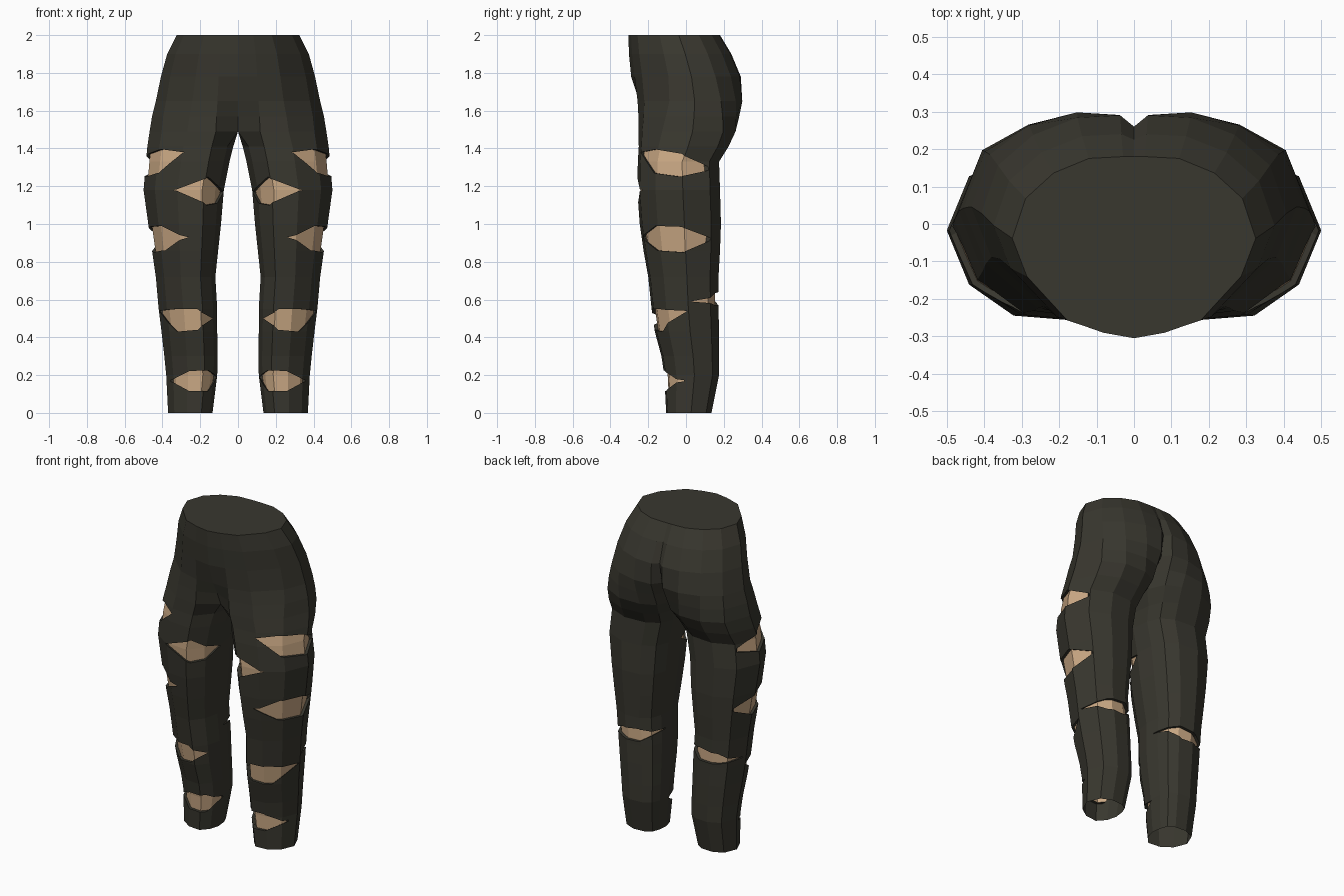
import bpy, bmesh
from mathutils import Vector

if "Cube" in bpy.data.objects:
    bpy.data.objects.remove(bpy.data.objects["Cube"])


def material(name, rgb):
    m = bpy.data.materials.new(name)
    m.diffuse_color = (*rgb, 1)
    m.use_nodes = True
    m.node_tree.nodes["Principled BSDF"].inputs["Base Color"].default_value = m.diffuse_color
    return m


CLOTH = material("dark_cloth", (0.040, 0.038, 0.028))
SKIN = material("tan_skin", (0.60, 0.40, 0.235))

# Cross-section templates for one half, as fractions of width and depth
LEG = [(.07, .2), (.25, 0), (.58, .03), (.86, .22), (1, .55), (.86, .88),
       (.58, 1), (.27, .98), (.10, .88), (.03, .7), (0, .45)]
HIP = [(0, 0), (.25, .03), (.55, .1), (.88, .34), (1, .55), (.89, .77),
       (.66, .91), (.37, .99), (.09, 1), (0, 1), (0, .5)]

# Rings: height, inner x, outer x, front y, back y, leg share, rear crease depth
LEG_ROWS = [
    (0, .135, .37, -.105, .135, 1, 0), (.20, .11, .38, -.115, .175, 1, 0),
    (.30, .108, .39, -.13, .175, 1, 0), (.43, .11, .405, -.165, .175, 1, 0),
    (.55, .11, .42, -.182, .172, 1, 0), (.72, .12, .435, -.20, .172, 1, 0),
    (.86, .105, .455, -.225, .18, 1, 0), (1.0, .09, .475, -.245, .185, 1, 0),
    (1.18, .075, .50, -.258, .18, 1, 0), (1.33, .045, .487, -.255, .175, 1, 0),
    (1.41, .025, .48, -.25, .225, 1, 0)]
HIP_ROWS = [
    (1.49, 0, .468, -.255, .272, .8, .03), (1.57, 0, .455, -.26, .29, .5, .03),
    (1.65, 0, .435, -.27, .305, .2, .03), (1.78, 0, .408, -.29, .29, 0, .03),
    (1.90, 0, .375, -.302, .24, 0, .015), (2.0, 0, .325, -.305, .18, 0, 0)]


def make_object(name, bm, mat):
    bmesh.ops.recalc_face_normals(bm, faces=bm.faces)
    me = bpy.data.meshes.new(name)
    bm.to_mesh(me)
    bm.free()
    me.materials.append(mat)
    ob = bpy.data.objects.new(name, me)
    bpy.context.collection.objects.link(ob)
    return ob


def half_body(name, inset, mat):
    """Closed loft of one leg and half the hips, shrunk by inset."""
    bm = bmesh.new()
    rings = []
    for z, xi, xo, yf, yb, t, crease in LEG_ROWS + HIP_ROWS:
        xi, xo, yf, yb = xi + inset, xo - inset, yf + inset, yb - inset
        ring = []
        for i, (a, b) in enumerate(zip(HIP, LEG)):
            u = a[0] + (b[0] - a[0]) * t
            v = a[1] + (b[1] - a[1]) * t
            x, y = xi + (xo - xi) * u, yf + (yb - yf) * v
            if z > 1.45 and i in (0, 9, 10):
                x = 0
            if i == 9:
                y -= crease
            ring.append(bm.verts.new((x, y, z)))
        rings.append(ring)
    n = len(LEG)
    for lo, hi in zip(rings, rings[1:]):
        for i in range(n):
            j = (i + 1) % n
            bm.faces.new((lo[i], lo[j], hi[j], hi[i]))
    bm.faces.new(rings[0][::-1])
    bm.faces.new(rings[-1])
    return make_object(name, bm, mat)


def add_rip(bm, a, b, top, bottom, cuts=(.3, .68)):
    """Prism with a pointed outline between tips a and b, pushed outwards."""
    a, b = Vector(a), Vector(b)
    d = b - a
    out = Vector((d.y, -d.x, 0)).normalized()

    def at(f, z):
        p = a.lerp(b, f)
        return Vector((p.x, p.y, z))

    outline = [a, at(cuts[0], bottom[0]), at(cuts[1], bottom[1]), b,
               at(cuts[1], top[1]), at(cuts[0], top[0])]
    near = [bm.verts.new(p - out * .05) for p in outline]
    far = [bm.verts.new(p + out * .3) for p in outline]
    bm.faces.new(near[::-1])
    bm.faces.new(far)
    for i in range(6):
        j = (i + 1) % 6
        bm.faces.new((near[i], near[j], far[j], far[i]))


def apply(ob, kind, **settings):
    mod = ob.modifiers.new(kind.lower(), kind)
    for key, value in settings.items():
        setattr(mod, key, value)
    bpy.context.view_layer.objects.active = ob
    bpy.ops.object.modifier_apply(modifier=mod.name)


def subtract(ob, cutter):
    apply(ob, 'BOOLEAN', object=cutter, operation='DIFFERENCE',
          solver='EXACT', material_mode='TRANSFER')
    bpy.data.objects.remove(cutter)


# Rips, running counter-clockwise around the leg
bm = bmesh.new()
# outer thigh, upper and lower
add_rip(bm, (.31, -.25, 1.38), (.485, .115, 1.29), (1.395, 1.372), (1.27, 1.25))
add_rip(bm, (.30, -.245, .93), (.465, .12, .92), (.99, .985), (.86, .85))
# front of thigh
add_rip(bm, (.07, -.07, 1.17), (.325, -.255, 1.18), (1.20, 1.25), (1.11, 1.10), (.28, .55))
# upper and lower shin
add_rip(bm, (.13, -.09, .50), (.425, -.03, .54), (.55, .55), (.44, .43), (.22, .6))
add_rip(bm, (.105, -.02, .19), (.355, -.06, .17), (.225, .222), (.115, .115), (.25, .65))
# back of knee
add_rip(bm, (.42, .08, .59), (.115, .08, .63), (.635, .65), (.57, .57))
rips = make_object("rip_cutter", bm, CLOTH)

# Keep only the shallow part of each rip, so its floor is skin
subtract(rips, half_body("skin_core", .018, SKIN))
trousers = half_body("trousers", 0, CLOTH)
subtract(trousers, rips)

# Open the hems and the centre seam, then mirror
bm = bmesh.new()
bm.from_mesh(trousers.data)
gone = [f for f in bm.faces
        if all(v.co.x < 1e-4 for v in f.verts) or all(v.co.z < 1e-4 for v in f.verts)]
bmesh.ops.delete(bm, geom=gone, context='FACES')
bm.to_mesh(trousers.data)
bm.free()
apply(trousers, 'MIRROR', use_mirror_merge=True, merge_threshold=.001)
